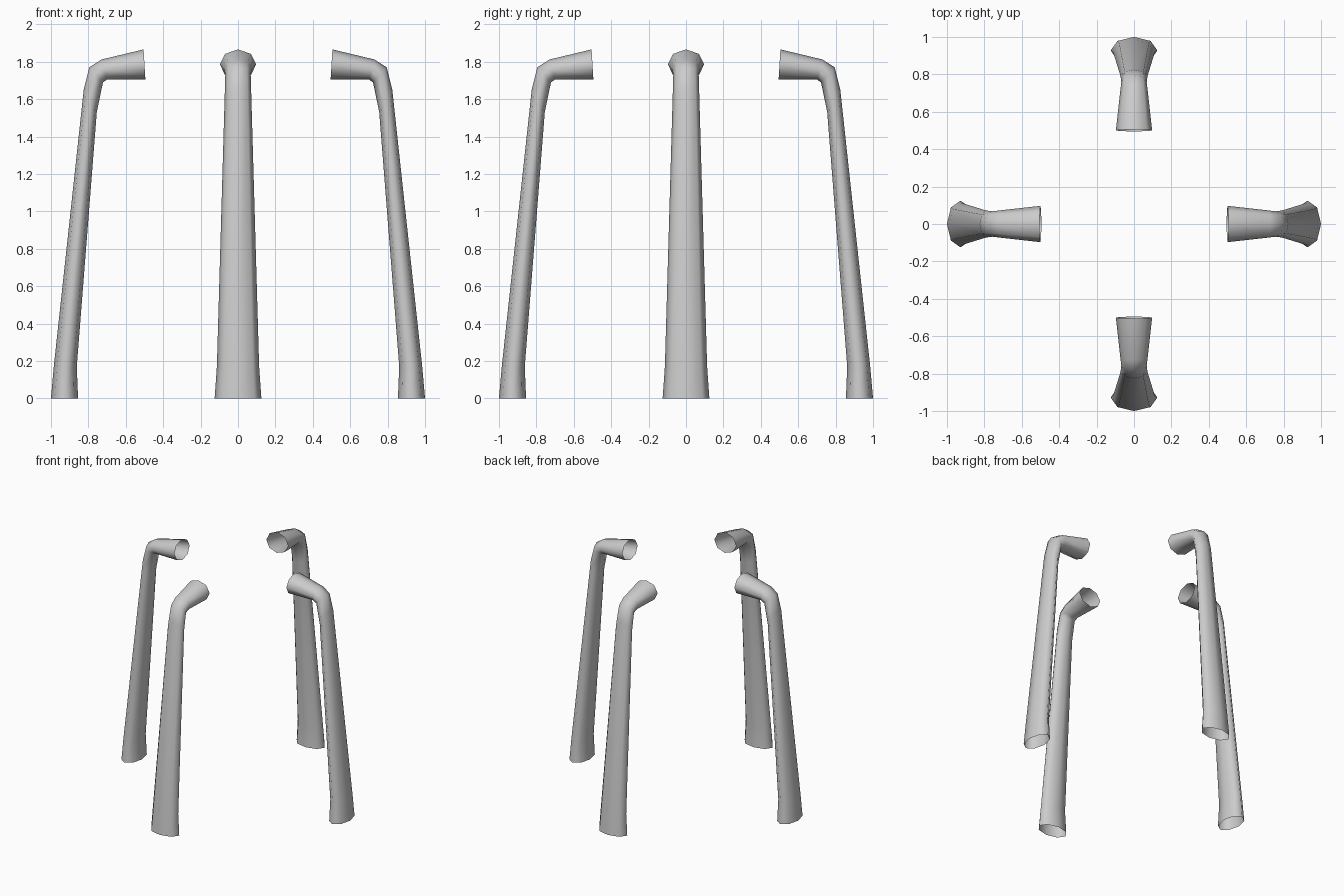
import bpy, bmesh, math
from mathutils import Vector, Matrix

if "Cube" in bpy.data.objects:
    bpy.data.objects.remove(bpy.data.objects["Cube"])

# Leg rings: outer (radius, z), inner (radius, z), half width
RINGS = [
    ((1.00, 0.00), (0.855, 0.00), 0.125),
    ((0.985, 0.17), (0.862, 0.17), 0.113),
    ((0.825, 1.65), (0.755, 1.53), 0.072),
    ((0.795, 1.77), (0.722, 1.69), 0.068),
    ((0.73, 1.812), (0.70, 1.705), 0.073),
    ((0.505, 1.866), (0.495, 1.705), 0.097),
]
SIDES = 8


def build_leg(name, angle):
    bm = bmesh.new()
    loops = []
    for (ro, zo), (ri, zi), half in RINGS:
        outer, inner = Vector((ro, 0, zo)), Vector((ri, 0, zi))
        mid, arm = (outer + inner) / 2, (outer - inner) / 2
        loops.append([
            bm.verts.new(mid + arm * math.cos(a) + Vector((0, half * math.sin(a), 0)))
            for a in (2 * math.pi * i / SIDES for i in range(SIDES))])
    # Open-ended tube walls
    for low, high in zip(loops, loops[1:]):
        for i in range(SIDES):
            j = (i + 1) % SIDES
            bm.faces.new((low[i], low[j], high[j], high[i])).smooth = True
    bm.transform(Matrix.Rotation(angle, 4, 'Z'))
    bmesh.ops.recalc_face_normals(bm, faces=bm.faces)
    mesh = bpy.data.meshes.new(name)
    bm.to_mesh(mesh)
    bm.free()
    bpy.context.collection.objects.link(bpy.data.objects.new(name, mesh))


# Four bent legs around the centre
for k, side in enumerate(("right", "back", "left", "front")):
    build_leg(side + "_leg", k * math.pi / 2)
